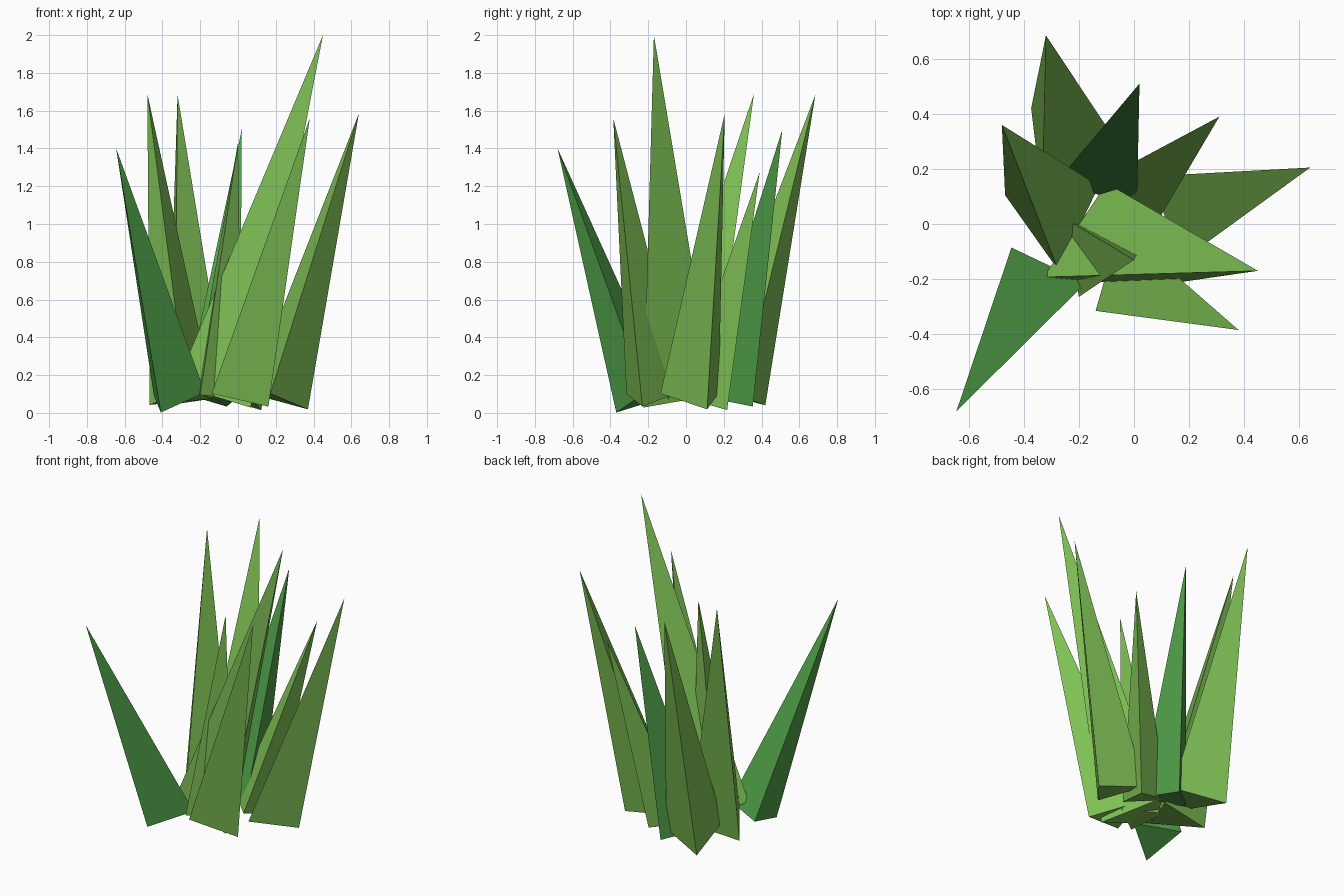
import bpy
import bmesh
from math import cos, sin, radians, tau
from mathutils import Vector, Matrix

cube = bpy.data.objects.get("Cube")
if cube:
    bpy.data.objects.remove(cube, do_unlink=True)


def make_material(name, color):
    mat = bpy.data.materials.new(name)
    mat.use_nodes = True
    mat.diffuse_color = color
    mat.node_tree.nodes["Principled BSDF"].inputs["Base Color"].default_value = color
    return mat


leaf_green = make_material("leaf_green", (0.21, 0.53, 0.09, 1))
deep_green = make_material("deep_green", (0.08, 0.35, 0.065, 1))

SLENDERNESS = 0.12  # base radius over blade length


def blade(name, tip, root, turn, mat=leaf_green):
    """Three-sided spike from a root centre to a tip, one corner facing turn."""
    tip, root = Vector(tip), Vector(root)
    axis = tip - root
    # corner direction, square to the blade's axis
    out = Vector((cos(radians(turn)), sin(radians(turn)), 0))
    out.z = -out.dot(axis) / axis.z
    out = out.normalized() * axis.length * SLENDERNESS

    bm = bmesh.new()
    top = bm.verts.new(tip)
    base = [bm.verts.new(root + Matrix.Rotation(i * tau / 3, 3, axis) @ out)
            for i in range(3)]
    bm.faces.new(base[::-1])
    for i in range(3):
        bm.faces.new((base[i], base[(i + 1) % 3], top))
    bmesh.ops.recalc_face_normals(bm, faces=bm.faces)

    mesh = bpy.data.meshes.new(name)
    bm.to_mesh(mesh)
    bm.free()
    mesh.materials.append(mat)
    obj = bpy.data.objects.new(name, mesh)
    bpy.context.collection.objects.link(obj)
    return obj


# Tall middle blades
blade("tallest_blade", (0.45, -0.17, 2.0), (-0.12, -0.09, 0.09), 85)
blade("middle_blade", (0.0, -0.13, 1.43), (-0.14, -0.115, 0.09), 8)

# Blades leaning outward around the tuft
blade("front_left_blade", (0.38, -0.385, 1.56), (-0.01, -0.185, 0.085), -15)
blade("left_blade", (0.64, 0.205, 1.585), (0.2, 0.05, 0.075), 20)
blade("back_left_blade", (0.31, 0.39, 1.275), (0.02, 0.115, 0.063), 45)
blade("back_blade", (0.02, 0.51, 1.5), (-0.11, 0.19, 0.075), 73, deep_green)
blade("back_right_blade", (-0.32, 0.685, 1.685), (-0.255, 0.267, 0.085), 7)
blade("right_blade", (-0.48, 0.36, 1.69), (-0.29, 0.025, 0.08), 35)
blade("front_right_blade", (-0.645, -0.68, 1.4), (-0.343, -0.223, 0.067), 3, deep_green)
